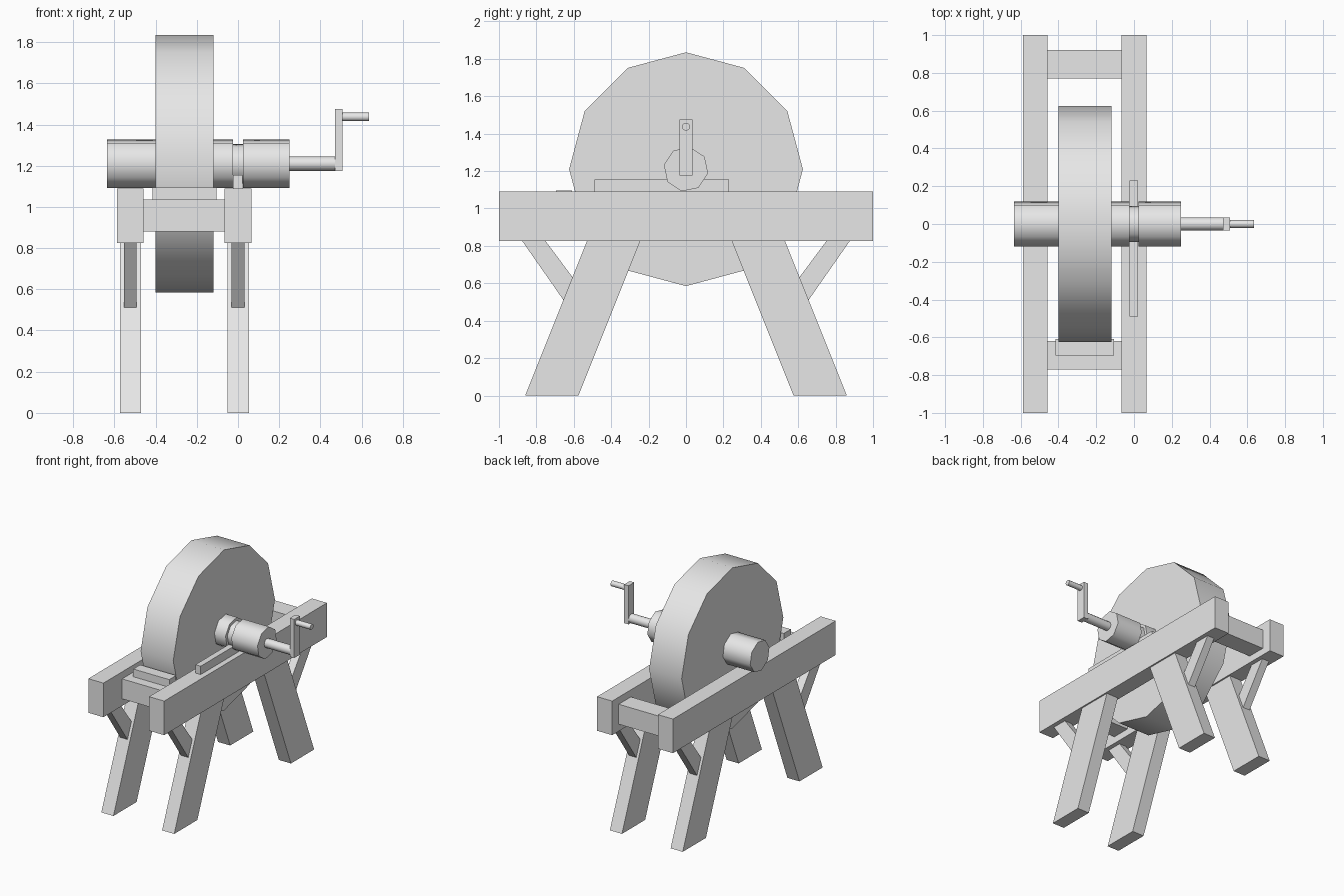
import bpy
import bmesh
from math import radians, sin, cos, pi

default = bpy.data.objects.get("Cube")
if default:
    bpy.data.objects.remove(default, do_unlink=True)

grey = bpy.data.materials.new("plain_grey")
grey.use_nodes = True
grey.diffuse_color = (0.8, 0.8, 0.8, 1)
grey.node_tree.nodes["Principled BSDF"].inputs["Base Color"].default_value = (0.8, 0.8, 0.8, 1)


def finish(name, bm, smooth=False):
    bmesh.ops.recalc_face_normals(bm, faces=bm.faces)
    mesh = bpy.data.meshes.new(name)
    bm.to_mesh(mesh)
    bm.free()
    mesh.materials.append(grey)
    obj = bpy.data.objects.new(name, mesh)
    bpy.context.collection.objects.link(obj)
    if smooth:
        bpy.ops.object.select_all(action='DESELECT')
        obj.select_set(True)
        bpy.context.view_layer.objects.active = obj
        bpy.ops.object.shade_smooth_by_angle(angle=radians(50))
    return obj


def slab(name, profile, x0, x1):
    """Extrude a (y, z) outline from x0 to x1."""
    bm = bmesh.new()
    face = bm.faces.new([bm.verts.new((x0, y, z)) for y, z in profile])
    new = bmesh.ops.extrude_face_region(bm, geom=[face])["geom"]
    verts = [v for v in new if isinstance(v, bmesh.types.BMVert)]
    bmesh.ops.translate(bm, verts=verts, vec=(x1 - x0, 0, 0))
    return finish(name, bm)


def box(name, x0, x1, y0, y1, z0, z1):
    return slab(name, [(y0, z0), (y1, z0), (y1, z1), (y0, z1)], x0, x1)


def turned(name, stations, sides, z, turn=0):
    """Closed turned part along x from (x, radius) stations."""
    bm = bmesh.new()
    angles = [radians(turn) + 2 * pi * i / sides for i in range(sides)]
    rings = [[bm.verts.new((x, r * cos(a), z + r * sin(a))) for a in angles]
             for x, r in stations]
    for a, b in zip(rings, rings[1:]):
        for i in range(sides):
            j = (i + 1) % sides
            bm.faces.new((a[i], a[j], b[j], b[i]))
    bm.faces.new(rings[0])
    bm.faces.new(rings[-1])
    return finish(name, bm, smooth=True)


# Trestle frame: a beam with splayed legs and braces on each side
LEG = [(0.575, 0), (0.86, 0), (0.53, 0.825), (0.245, 0.825)]
BRACE = [(0.655, 0.51), (0.875, 0.825), (0.75, 0.825), (0.605, 0.63)]
for side, x in (("right", -0.523), ("left", 0.0)):
    box(side + "_beam", x - 0.065, x + 0.065, -1, 1, 0.825, 1.09)
    for end, s in (("front", -1), ("back", 1)):
        slab(f"{end}_{side}_leg", [(s * y, z) for y, z in LEG], x - 0.051, x + 0.053)
        slab(f"{end}_{side}_brace", [(s * y, z) for y, z in BRACE], x - 0.031, x + 0.031)

# Cross rails and the rest block
box("front_rail", -0.46, -0.063, -0.77, -0.62, 0.88, 1.035)
box("back_rail", -0.46, -0.063, 0.77, 0.92, 0.88, 1.035)
box("rest_block", -0.415, -0.105, -0.695, -0.61, 1.035, 1.095)

# Grinding wheel
turned("grinding_wheel", [(-0.4, 0.625), (-0.12, 0.625)], 12, 1.21)

# Grooved axle and the strip that guides it
turned("axle", [(-0.635, 0.12), (-0.025, 0.12), (-0.025, 0.097),
                (0.025, 0.097), (0.025, 0.12), (0.25, 0.12)], 8, 1.21, 34)
box("guide_strip", -0.024, 0.022, -0.49, 0.23, 1.09, 1.155)

# Crank
turned("crank_shaft", [(0.25, 0.035), (0.475, 0.035)], 12, 1.21)
box("crank_arm", 0.47, 0.508, -0.035, 0.035, 1.175, 1.475)
turned("crank_handle", [(0.508, 0.021), (0.635, 0.021)], 12, 1.437)
